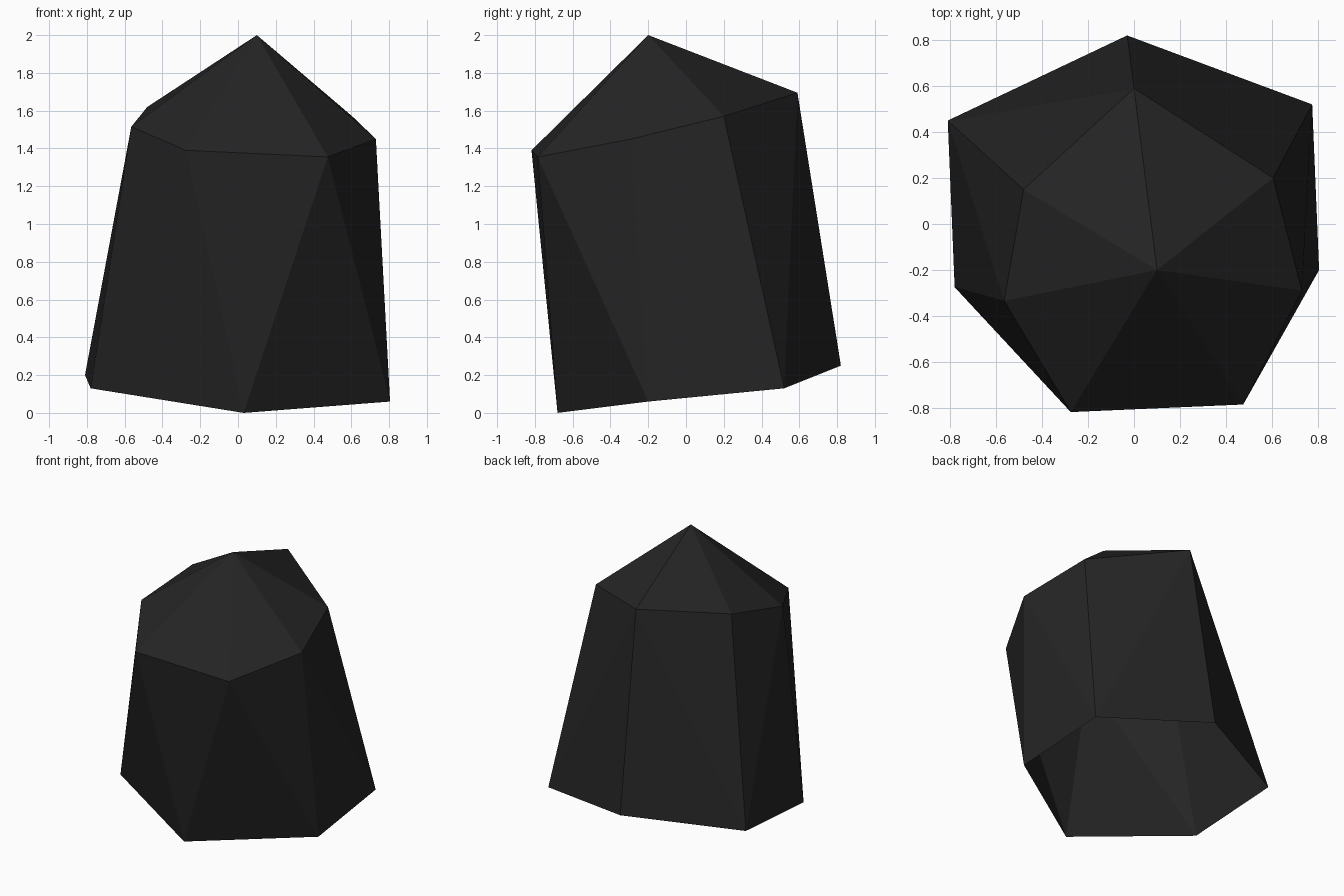
import bpy, bmesh

if "Cube" in bpy.data.objects:
    bpy.data.objects.remove(bpy.data.objects["Cube"])

# Corner points: six-sided open foot, seven-sided tilted shoulder, off-centre peak
FOOT = [(-.03, .82, .25), (.775, .52, .13), (.805, -.20, .06),
        (.03, -.68, 0), (-.78, -.275, .13), (-.81, .45, .20)]
SHOULDER = [(0, .59, 1.695), (.605, .20, 1.57), (.73, -.29, 1.45), (.475, -.785, 1.355),
            (-.275, -.818, 1.39), (-.565, -.335, 1.515), (-.48, .15, 1.62)]
PEAK = (.10, -.20, 2.0)

# Rock: facets stretched over the corner points
bm = bmesh.new()
foot = {bm.verts.new(p) for p in FOOT}
for p in SHOULDER + [PEAK]:
    bm.verts.new(p)
bmesh.ops.convex_hull(bm, input=bm.verts[:])

# Underside is open
under = [f for f in bm.faces if all(v in foot for v in f.verts)]
bmesh.ops.delete(bm, geom=under, context='FACES_ONLY')
loose = [e for e in bm.edges if not e.link_faces]
bmesh.ops.delete(bm, geom=loose, context='EDGES')
bmesh.ops.recalc_face_normals(bm, faces=bm.faces[:])
peak = max(bm.verts, key=lambda v: v.co.z)
if sum(f.normal.z for f in peak.link_faces) < 0:
    bmesh.ops.reverse_faces(bm, faces=bm.faces[:])

mesh = bpy.data.meshes.new("rock")
bm.to_mesh(mesh)
bm.free()
rock = bpy.data.objects.new("rock", mesh)
bpy.context.collection.objects.link(rock)

# Single dark stone colour
stone = bpy.data.materials.new("dark stone")
stone.diffuse_color = (.018, .018, .018, 1)
stone.use_nodes = True
stone.node_tree.nodes["Principled BSDF"].inputs["Base Color"].default_value = stone.diffuse_color
mesh.materials.append(stone)
